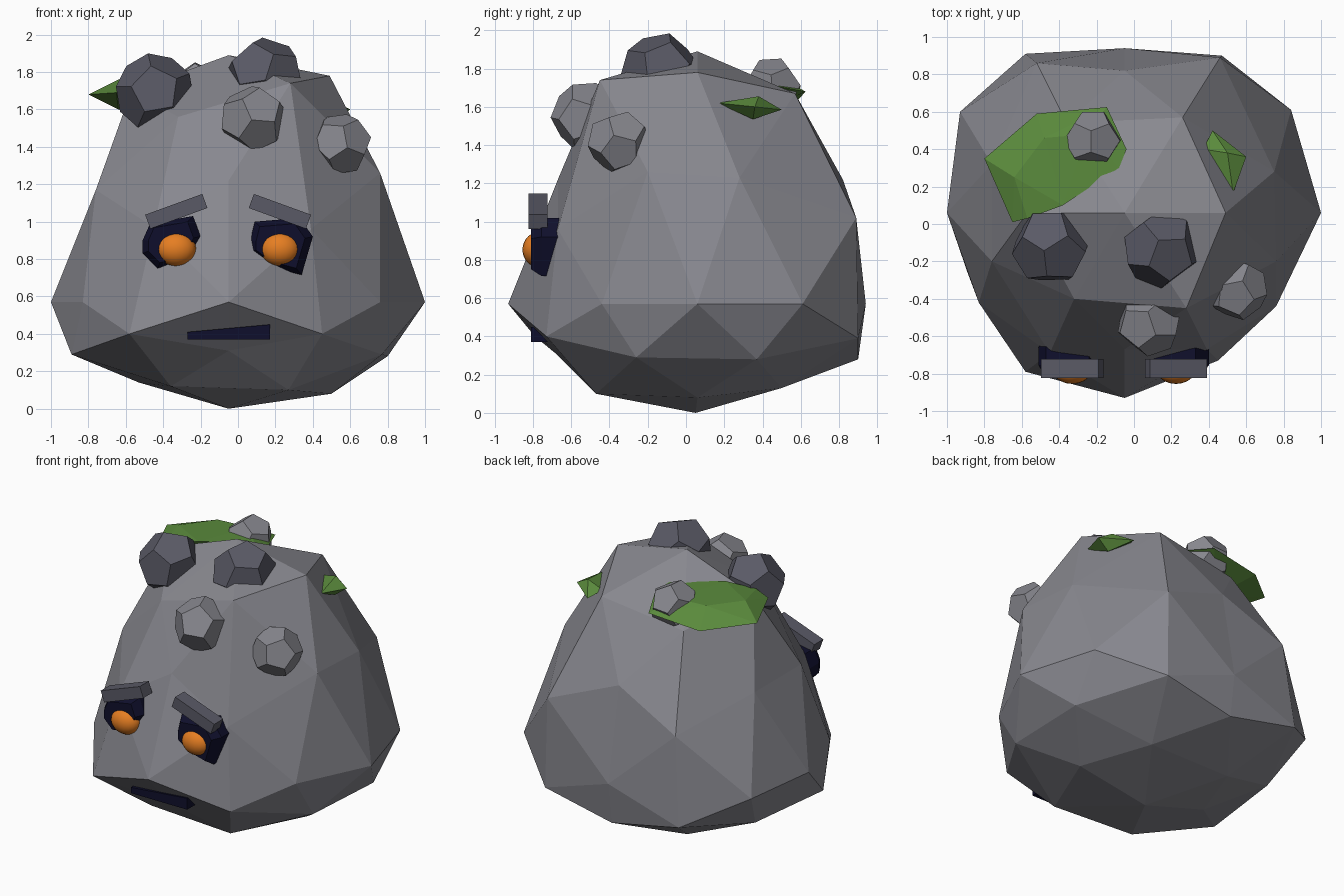
import bpy, bmesh, math
from mathutils import Vector, Matrix, Euler

if "Cube" in bpy.data.objects:
    bpy.data.objects.remove(bpy.data.objects["Cube"])


def material(name, hex_code):
    rgb = [int(hex_code[i:i + 2], 16) / 255 for i in (0, 2, 4)]
    lin = [c / 12.92 if c < 0.04045 else ((c + 0.055) / 1.055) ** 2.4 for c in rgb]
    m = bpy.data.materials.new(name)
    m.diffuse_color = (*lin, 1)
    m.use_nodes = True
    m.node_tree.nodes["Principled BSDF"].inputs["Base Color"].default_value = m.diffuse_color
    return m


STONE = material("grey_stone", "88888f")
DARK = material("dark_stone", "5a5a66")
MOSS = material("moss_green", "5a8a3c")
NAVY = material("socket_navy", "0f0f2c")
ORANGE = material("eye_orange", "e67e22")


def finish(name, bm, mat, smooth=False):
    bmesh.ops.recalc_face_normals(bm, faces=bm.faces[:])
    for f in bm.faces:
        f.smooth = smooth
    me = bpy.data.meshes.new(name)
    bm.to_mesh(me)
    bm.free()
    me.materials.append(mat)
    ob = bpy.data.objects.new(name, me)
    bpy.context.collection.objects.link(ob)
    return ob


def hull_mesh(points):
    bm = bmesh.new()
    verts = [bm.verts.new(p) for p in points]
    bmesh.ops.convex_hull(bm, input=verts)
    return bm, verts


def hull(name, points, mat):
    bm, _ = hull_mesh(points)
    loose = [v for v in bm.verts if not v.link_faces]
    bmesh.ops.delete(bm, geom=loose, context='VERTS')
    bmesh.ops.dissolve_limit(bm, angle_limit=0.01, verts=bm.verts[:], edges=bm.edges[:])
    return finish(name, bm, mat)


# Boulder body: rows of facet corners from the top down
body = [
    (-.05, .06, 1.89), (.49, .06, 1.78), (-.57, .06, 1.70),
    (.28, -.45, 1.74), (-.32, -.40, 1.56), (.26, .57, 1.67), (-.36, .54, 1.58),
    (-.05, -.67, 1.22), (-.05, .82, 1.22),
    (.76, -.20, 1.26), (.75, .28, 1.23), (-.76, -.20, 1.17), (-.76, .32, 1.17),
    (.39, -.67, .96), (-.45, -.69, .97), (.46, .89, 1.02), (-.52, .86, 1.0),
    (1, .06, .57), (-1, .06, .57), (-.05, -.93, .57), (-.05, .94, .57),
    (.76, -.44, .57), (-.83, -.42, .57), (.84, .61, .57), (-.93, .60, .57),
    (.45, -.73, .40), (-.58, -.79, .40), (.47, .90, .39), (-.58, .91, .39),
    (-.05, -.68, .31), (-.05, .90, .28),
    (.77, -.26, .29), (.80, .37, .28), (-.89, -.26, .29), (-.80, .37, .28),
    (.27, -.47, .10), (-.36, -.45, .12), (.27, .50, .13), (-.36, .50, .13),
    (.50, .06, .08), (-.53, .06, .14), (-.05, .05, .0)]
# Connect the corners as on a ball, then move them to their places
ball_pts = [Vector((x + .05, y - .05, (z - .57) / (1.32 if z > .57 else .57))).normalized()
            for x, y, z in body]
bm, verts = hull_mesh(ball_pts)
for v, p in zip(verts, body):
    v.co = p
finish("boulder_body", bm, STONE)


# Twelve-sided rocks: corners are the face centres of an icosahedron
def rock(name, centre, size, rot, mat):
    bm = bmesh.new()
    bmesh.ops.create_icosphere(bm, subdivisions=1, radius=1)
    turn = Euler([math.radians(a) for a in rot]).to_matrix()
    pts = [Vector(centre) + size * (turn @ f.calc_center_median().normalized()) for f in bm.faces]
    bm.free()
    hull(name, pts, mat)


rock("dark_rock_left", (-.445, -.12, 1.69), .214, (85, 8, 0), DARK)
rock("dark_rock_top", (.145, -.135, 1.78), .21, (22, 12, 20), DARK)
rock("grey_rock_front", (.08, -.525, 1.55), .183, (60, 20, 10), STONE)
rock("grey_rock_right", (.55, -.35, 1.415), .168, (70, 35, 30), STONE)
rock("grey_rock_back", (-.22, .45, 1.70), .16, (20, 20, 40), STONE)

# Moss clumps: flat outlines with a domed top and underside
outline = [(-.8, .35, 1.68), (-.52, .59, 1.64), (-.145, .625, 1.68), (-.04, .4, 1.72),
           (-.08, .3, 1.76), (-.38, .10, 1.77), (-.57, .03, 1.74), (-.65, .01, 1.69)]
hull("large_moss", outline + [(-.64, .25, 1.76), (-.48, .46, 1.76), (-.25, .48, 1.76),
                              (-.64, .2, 1.60), (-.4, .35, 1.55)], MOSS)
hull("small_moss", [(.42, .50, 1.585), (.60, .36, 1.60), (.53, .165, 1.62), (.37, .40, 1.62),
                    (.50, .38, 1.655), (.51, .35, 1.535)], MOSS)


# Eyes: faceted sockets, round pupils and slanted brows
def socket(name, rim):
    n = len(rim)
    cx, cz = sum(p[0] for p in rim) / n, sum(p[1] for p in rim) / n
    hull(name, [(cx + (x - cx) * s, y, cz + (z - cz) * s)
                for s, y in ((.9, -.60), (1, -.66), (1, -.755), (.78, -.81)) for x, z in rim], NAVY)


def ball(name, centre, size, mat):
    bm = bmesh.new()
    bmesh.ops.create_uvsphere(bm, u_segments=20, v_segments=14, radius=1)
    m = Matrix.Translation(centre) @ Matrix.Diagonal((*size, 1))
    bmesh.ops.transform(bm, verts=bm.verts[:], matrix=m)
    finish(name, bm, mat, smooth=True)


def box(name, centre, size, tilt, mat):
    bm = bmesh.new()
    bmesh.ops.create_cube(bm, size=1)
    m = Matrix.Translation(centre) @ Matrix.Rotation(math.radians(tilt), 4, 'Y') @ Matrix.Diagonal((*size, 1))
    bmesh.ops.transform(bm, verts=bm.verts[:], matrix=m)
    finish(name, bm, mat)


socket("eye_socket_left", [(-.51, .90), (-.47, .99), (-.24, 1.03), (-.20, .92),
                           (-.25, .80), (-.43, .75), (-.51, .83)])
socket("eye_socket_right", [(.065, .90), (.09, 1.0), (.33, 1.02), (.40, .92),
                            (.34, .715), (.17, .76), (.065, .84)])
for side, s in (("left", -1), ("right", 1)):
    x = -.053 + s * .277
    ball("pupil_" + side, (x, -.775, .853), (.106, .08, .09), ORANGE)
    box("brow_" + side, (x, -.773, 1.055), (.325, .10, .08), s * 20, DARK)

# Mouth: wedge that is taller on the right
hull("mouth", [(x, y, z) for y in (-.81, -.62)
               for x, z in ((-.27, .37), (.17, .37), (-.27, .41), (.17, .45))], NAVY)
